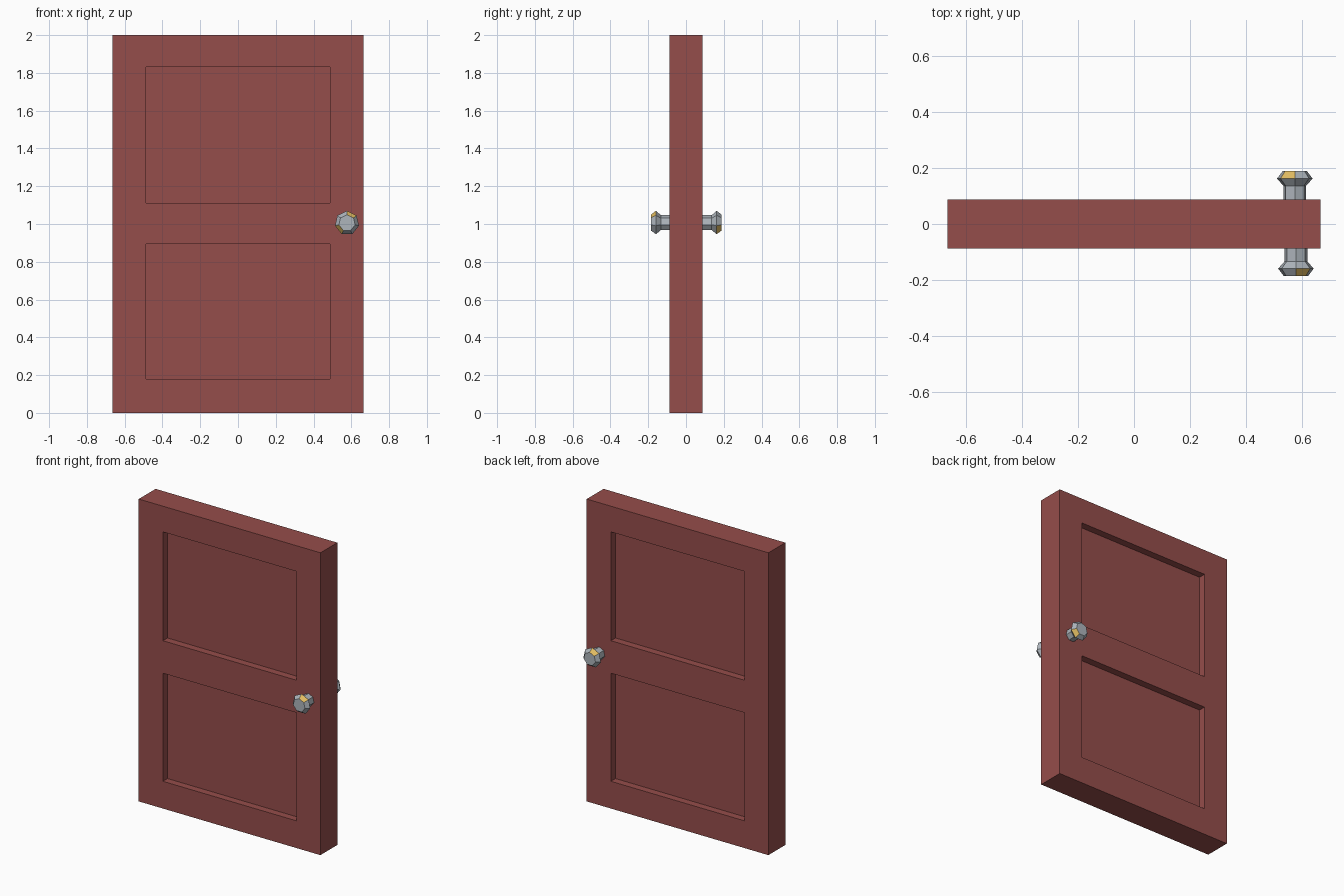
import bpy, bmesh
from math import sin, cos, pi
from mathutils import Matrix, Vector

if "Cube" in bpy.data.objects:
    bpy.data.objects.remove(bpy.data.objects["Cube"])


def material(name, color):
    m = bpy.data.materials.new(name)
    m.diffuse_color = (*color, 1)
    m.use_nodes = True
    m.node_tree.nodes["Principled BSDF"].inputs["Base Color"].default_value = m.diffuse_color
    return m


def add_object(name, bm, mats):
    mesh = bpy.data.meshes.new(name)
    bm.normal_update()
    bm.to_mesh(mesh)
    bm.free()
    for m in mats:
        mesh.materials.append(m)
    ob = bpy.data.objects.new(name, mesh)
    bpy.context.collection.objects.link(ob)
    return ob


red = material("painted_wood", (0.3, 0.075, 0.07))
steel = material("steel", (0.42, 0.46, 0.5))
brass = material("brass", (0.75, 0.5, 0.12))

# Door slab, cut along the panel borders
W, D, H = 1.33, 0.176, 2.0
PX = 0.488
PZ = [(0.18, 0.895), (1.11, 1.83)]
bm = bmesh.new()
bmesh.ops.create_cube(bm, size=1, matrix=Matrix.Translation((0, 0, H / 2)) @ Matrix.Diagonal((W, D, H, 1)))
cuts = [((x, 0, 0), (1, 0, 0)) for x in (-PX, PX)]
cuts += [((0, 0, z), (0, 0, 1)) for pair in PZ for z in pair]
for co, no in cuts:
    bmesh.ops.bisect_plane(bm, geom=bm.verts[:] + bm.edges[:] + bm.faces[:], plane_co=co, plane_no=no)

# Recessed panels on both faces
bm.normal_update()
panels = []
for f in bm.faces:
    c = f.calc_center_median()
    if abs(f.normal.y) > 0.9 and abs(c.x) < PX and any(a < c.z < b for a, b in PZ):
        panels.append(f)
bmesh.ops.inset_individual(bm, faces=panels, thickness=0, depth=-0.048)
add_object("door_panel", bm, [red])


# Seven-sided knobs: rings of (radius, distance from door centre)
def knob(name, matrix):
    profile = [(0.0415, 0.08), (0.0415, 0.134), (0.065, 0.16), (0.044, 0.187)]
    n = 7
    bm = bmesh.new()
    rings = []
    for r, d in profile:
        rings.append([bm.verts.new((r * sin(2 * pi * i / n), -d, r * cos(2 * pi * i / n))) for i in range(n)])
    for k in range(len(rings) - 1):
        a, b = rings[k], rings[k + 1]
        for i in range(n):
            j = (i + 1) % n
            f = bm.faces.new((a[i], a[j], b[j], b[i]))
            if k == 2 and i in (0, 4):      # brass facets on the chamfer
                f.material_index = 1
    bm.faces.new(rings[0])
    bm.faces.new(rings[-1])
    bmesh.ops.recalc_face_normals(bm, faces=bm.faces[:])
    bm.transform(matrix)
    add_object(name, bm, [steel, brass])


knob("front_knob", Matrix.Translation((0.577, 0.001, 1.005)))
knob("back_knob", Matrix.Translation((0.573, 0.002, 1.005)) @ Matrix.Rotation(pi, 4, 'Z'))
